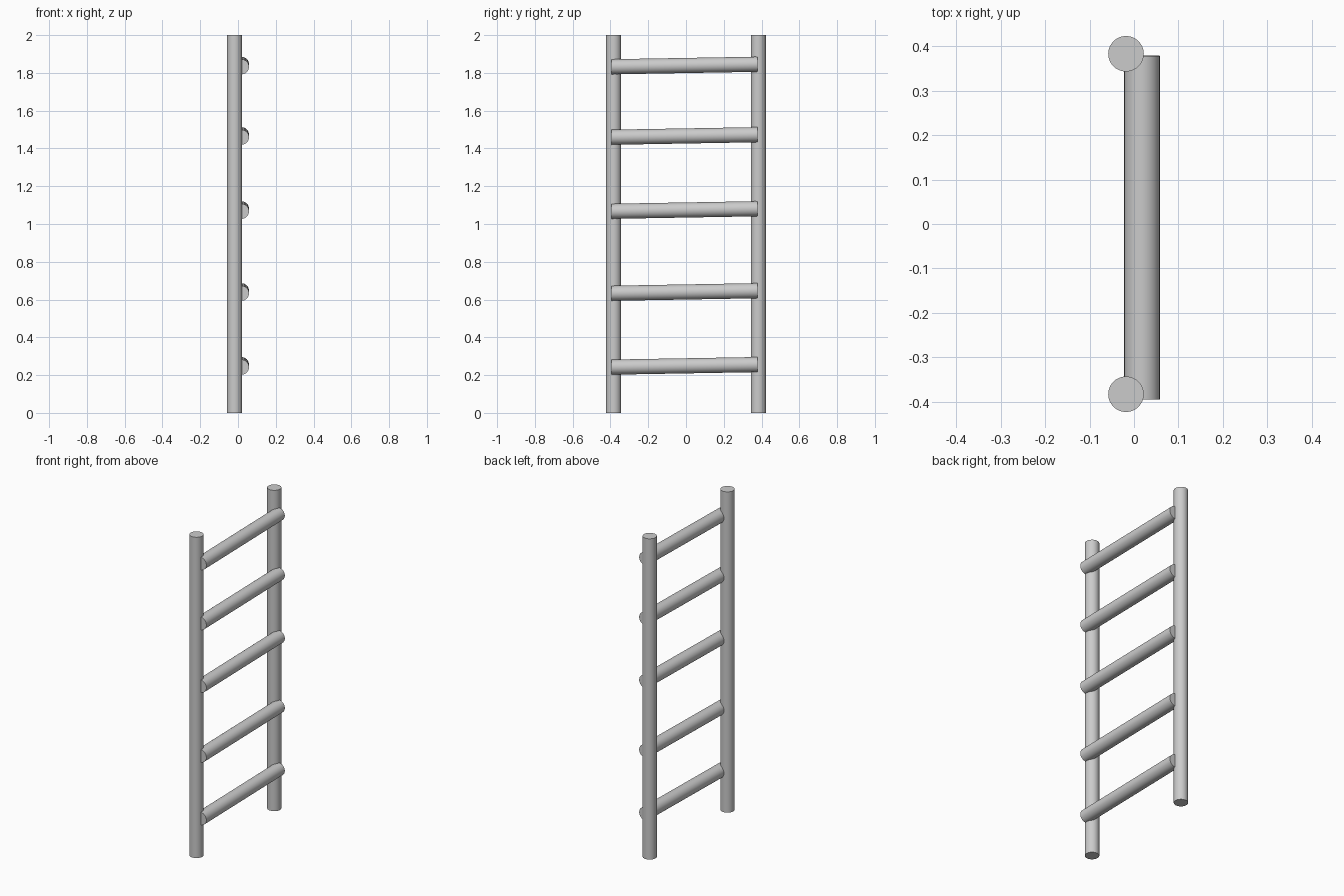
import bpy
from math import pi, radians

if "Cube" in bpy.data.objects:
    bpy.data.objects.remove(bpy.data.objects["Cube"])

RADIUS = 0.04


def pole(name, location, length, tilt=0.0):
    bpy.ops.mesh.primitive_cylinder_add(
        vertices=32, radius=RADIUS, depth=length,
        location=location, rotation=(tilt, 0, 0))
    obj = bpy.context.object
    obj.name = name
    bpy.ops.object.shade_smooth_by_angle(angle=radians(40))
    return obj


# Two upright rails
for side, y in (("front", -0.383), ("back", 0.383)):
    pole(f"{side}_rail", (-0.018, y, 1.0), 2.0)

# Five unevenly spaced rungs on the +x side, dipping slightly toward the back
for i, z in enumerate((0.249, 0.64, 1.074, 1.466, 1.839), 1):
    pole(f"rung_{i}", (0.018, -0.008, z), 0.773, pi / 2 + radians(1.0))
